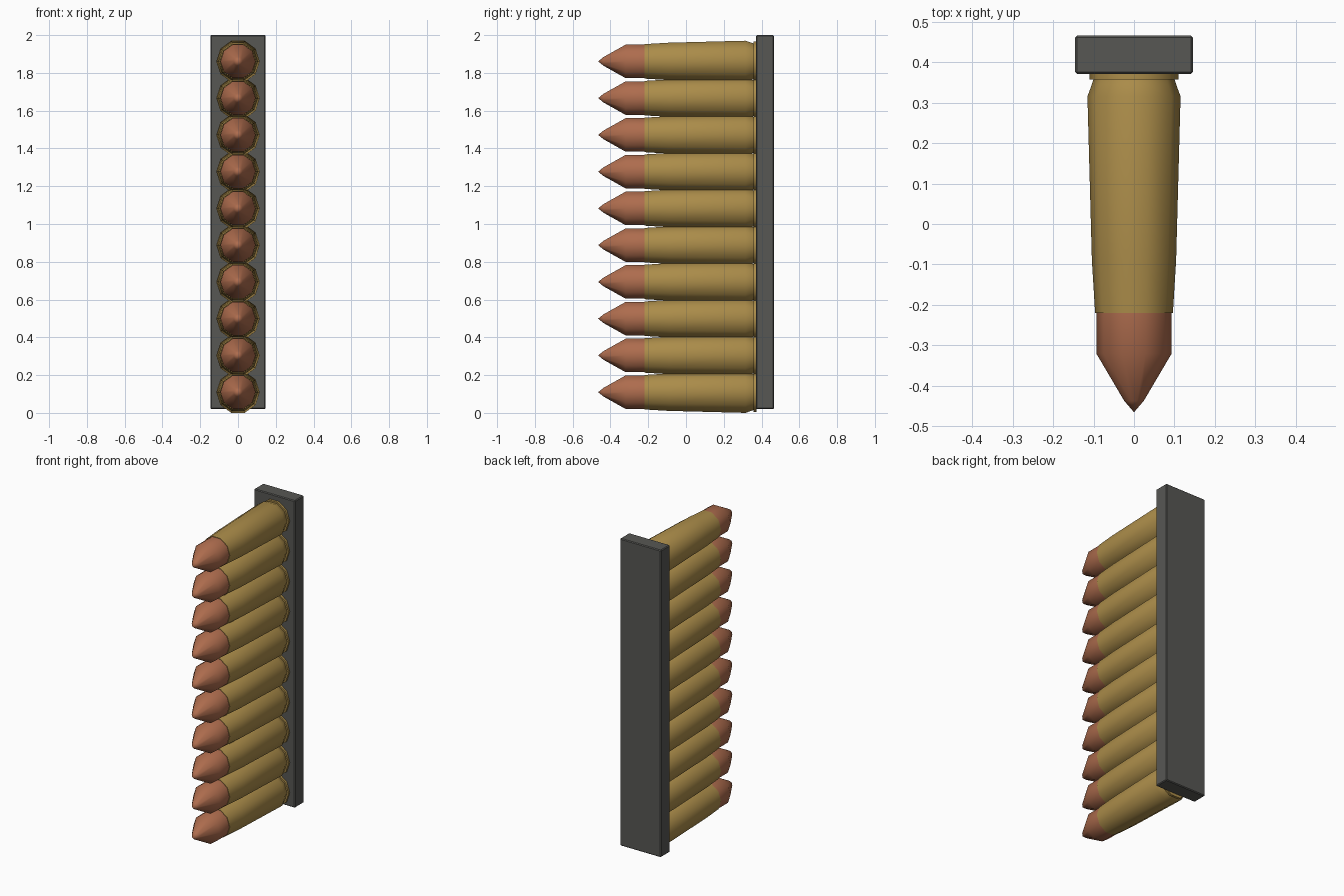
import bpy, bmesh, math

if "Cube" in bpy.data.objects:
    bpy.data.objects.remove(bpy.data.objects["Cube"])

SIDES = 10
COUNT = 10
FIRST_Z = 0.1095
PITCH = 0.1946


def material(name, rgb):
    m = bpy.data.materials.new(name)
    m.diffuse_color = (*rgb, 1.0)
    m.use_nodes = True
    m.node_tree.nodes["Principled BSDF"].inputs["Base Color"].default_value = m.diffuse_color
    return m


brass = material("brass", (0.41, 0.265, 0.068))
copper = material("copper", (0.42, 0.15, 0.075))
steel = material("dark_steel", (0.095, 0.095, 0.088))


def finish(name, bm, mat, z=0.0):
    bmesh.ops.recalc_face_normals(bm, faces=bm.faces)
    me = bpy.data.meshes.new(name)
    bm.to_mesh(me)
    bm.free()
    me.materials.append(mat)
    ob = bpy.data.objects.new(name, me)
    ob.location.z = z
    bpy.context.collection.objects.link(ob)
    return ob


def smooth(ob, degrees):
    bpy.ops.object.select_all(action='DESELECT')
    ob.select_set(True)
    bpy.context.view_layer.objects.active = ob
    bpy.ops.object.shade_smooth_by_angle(angle=math.radians(degrees))


def lathe(name, profile, mat):
    """Revolve (y, radius) points around the y axis; radius 0 is a tip."""
    bm = bmesh.new()
    rings = []
    for y, r in profile:
        n = SIDES if r > 0 else 1
        rings.append([bm.verts.new((r * math.cos(2 * math.pi * i / SIDES), y,
                                    r * math.sin(2 * math.pi * i / SIDES)))
                      for i in range(n)])
    for a, b in zip(rings, rings[1:]):
        for i in range(SIDES):
            j = (i + 1) % SIDES
            if len(a) == 1:
                bm.faces.new((a[0], b[i], b[j]))
            else:
                bm.faces.new((a[i], a[j], b[j], b[i]))
    for ring in (rings[0], rings[-1]):
        if len(ring) > 1:
            bm.faces.new(ring)
    ob = finish(name, bm, mat, FIRST_Z)
    smooth(ob, 40)
    return ob


# One round: copper bullet, and brass case with extractor groove and rim
bullet = lathe("bullet", [(-0.465, 0), (-0.437, 0.024), (-0.32, 0.093),
                          (-0.21, 0.093)], copper)
case = lathe("case", [(-0.22, 0.096), (-0.09, 0.104), (0.315, 0.115),
                      (0.345, 0.104), (0.357, 0.1), (0.357, 0.11),
                      (0.373, 0.11)], brass)

# Repeat the round up the strip
for k in range(1, COUNT):
    for part in (bullet, case):
        copy = part.copy()
        copy.name = f"{part.name}_{k + 1}"
        copy.location.z = FIRST_Z + k * PITCH
        bpy.context.collection.objects.link(copy)

# Backing strip with slightly softened edges
bm = bmesh.new()
bmesh.ops.create_cube(bm, size=1)
for v in bm.verts:
    v.co = (v.co.x * 0.292, 0.418 + v.co.y * 0.094, 1.01 + v.co.z * 1.98)
bmesh.ops.bevel(bm, geom=bm.edges[:], offset=0.005, segments=1,
                affect='EDGES')
finish("backing_strip", bm, steel)
